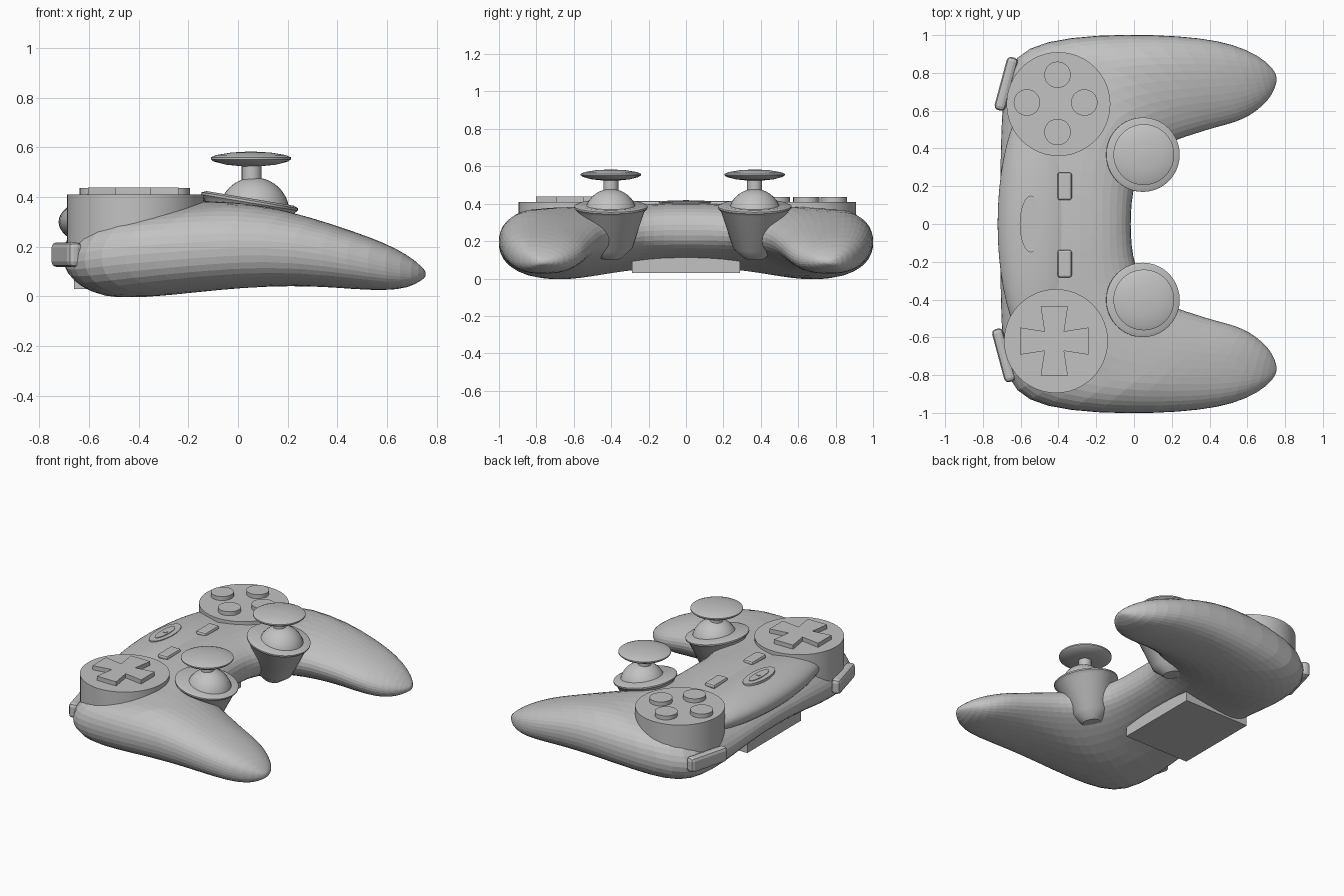
import bpy, bmesh, math
from mathutils import Vector, Matrix

if "Cube" in bpy.data.objects:
    bpy.data.objects.remove(bpy.data.objects["Cube"])

grey = bpy.data.materials.new("light grey plastic")
grey.use_nodes = True
colour = (0.54, 0.54, 0.54, 1)
grey.diffuse_color = colour
grey.node_tree.nodes["Principled BSDF"].inputs["Base Color"].default_value = colour


def finish(name, bm, smooth=None, bevel=0):
    bmesh.ops.recalc_face_normals(bm, faces=bm.faces)
    mesh = bpy.data.meshes.new(name)
    bm.to_mesh(mesh)
    bm.free()
    mesh.materials.append(grey)
    ob = bpy.data.objects.new(name, mesh)
    bpy.context.collection.objects.link(ob)
    if bevel:
        mod = ob.modifiers.new("Bevel", 'BEVEL')
        mod.width, mod.segments = bevel, 2
    if smooth:
        bpy.ops.object.select_all(action='DESELECT')
        ob.select_set(True)
        bpy.context.view_layer.objects.active = ob
        bpy.ops.object.shade_smooth_by_angle(angle=math.radians(smooth))
    return ob


def loft(bm, rings):
    """Bridge closed rings of equal length and cap both ends."""
    rows = [[bm.verts.new(p) for p in ring] for ring in rings]
    n = len(rows[0])
    for a, b in zip(rows, rows[1:]):
        for i in range(n):
            bm.faces.new((a[i], a[(i + 1) % n], b[(i + 1) % n], b[i]))
    bm.faces.new(rows[0])
    bm.faces.new(rows[-1])


def lathe(name, x, y, profile, sides=32, stretch=1, tilt=0, smooth=30):
    """Stack of circles (radius, z) about a vertical axis, leaning by tilt."""
    bm = bmesh.new()
    loft(bm, [[(r * math.cos(2 * math.pi * i / sides),
                r * stretch * math.sin(2 * math.pi * i / sides), z)
               for i in range(sides)] for r, z in profile])
    if tilt:
        bm.transform(Matrix.Rotation(tilt, 4, 'Y'))
    bm.transform(Matrix.Translation((x, y, 0)))
    return finish(name, bm, smooth)


def block(name, centre, size, turn=0, bevel=0):
    bm = bmesh.new()
    bmesh.ops.create_cube(bm, size=1, matrix=Matrix.Translation(centre)
                          @ Matrix.Rotation(turn, 4, 'Z')
                          @ Matrix.Diagonal((*size, 1)))
    return finish(name, bm, bevel=bevel)


def ramp(points, x):
    if x <= points[0][0]:
        return points[0][1]
    for (x0, a), (x1, b) in zip(points, points[1:]):
        if x <= x1:
            return a + (b - a) * (x - x0) / (x1 - x0)
    return points[-1][1]


# Shell: outer and inner plan points from the middle to the grip tip
stations = [((-.71, 0), (-.015, 0)), ((-.712, .2), (-.01, .12)),
            ((-.71, .38), (.01, .22)), ((-.705, .55), (.05, .31)),
            ((-.695, .745), (.14, .40)), ((-.64, .895), (.23, .445)),
            ((-.48, .973), (.33, .475)), ((-.2, 1.005), (.42, .505)),
            ((.1, 1.006), (.5, .525)), ((.35, .989), (.575, .55)),
            ((.53, .953), (.65, .595)), ((.66, .893), (.713, .655)),
            ((.735, .828), (.747, .715)), ((.755, .782), (.756, .763))]
top = [(-.71, .26), (-.6, .34), (-.45, .40), (-.15, .412), (0, .395),
       (.25, .335), (.4, .285), (.55, .235), (.65, .19), (.72, .145), (.756, .1)]
base = [(-.71, .0), (-.6, -.045), (-.5, -.035), (-.35, -.005), (-.2, .008), (0, .037),
        (.3, .042), (.5, .025), (.65, .02), (.72, .045), (.756, .08)]


def shell_ring(outer, inner, side, sides=20):
    o, i = Vector(outer), Vector(inner)
    mid, arm = (o + i) / 2, (o - i) / 2
    power = .68 + .17 * min(1, mid.y / .5)
    ring = []
    for k in range(sides):
        t = 2 * math.pi * k / sides
        c, s = math.cos(t), math.sin(t)
        c = math.copysign(abs(c) ** power, c)
        s = math.copysign(abs(s) ** power, s)
        p = mid + arm * c
        shoulder = min(1, (p.y / .8) ** 2) * max(0, 1 - ((p.x + .3) / .25) ** 2)
        high = ramp(top, p.x) - .06 * shoulder
        low = ramp(base, p.x) + .09 * max(0, 1 - (p.y / .6) ** 2)
        ring.append((p.x, p.y * side, (high + low) / 2 + (high - low) / 2 * s))
    return ring


bm = bmesh.new()
loft(bm, [shell_ring(o, i, -1) for o, i in reversed(stations[1:])]
     + [shell_ring(o, i, 1) for o, i in stations])
shell = finish("shell", bm)
shell.modifiers.new("Subdivision", 'SUBSURF').levels = 1

# Raised panel across the far edge, with its oval badge plates
bm = bmesh.new()
bmesh.ops.create_uvsphere(bm, u_segments=48, v_segments=24, radius=1,
                          matrix=Matrix.Translation((-.5, 0, .3))
                          @ Matrix.Diagonal((.222, .68, .11, 1)))
finish("raised_panel", bm, 40)
lathe("oval_rim", -.545, 0, [(.06, .38), (.06, .414)], stretch=2.5)
lathe("oval_button", -.545, 0, [(.03, .40), (.03, .418)], stretch=3.3)
lathe("indicator", -.543, 0, [(.015, .40), (.015, .421)], 16)

# Small buttons and the underside plate
for name, y in (("left_small_button", .2), ("right_small_button", -.21)):
    block(name, (-.367, y, .4), (.075, .147, .03), bevel=.012)
block("underside_plate", (-.42, 0, .075), (.48, .575, .09))

# Round pods with face buttons and directional cross
for name, x, y in (("button_pod", -.4, .635), ("cross_pod", -.413, -.62)):
    lathe(name, x, y, [(.275, .19), (.275, .41)], 48)
for k, (x, y) in enumerate([(-.405, .79), (-.405, .487), (-.567, .643), (-.263, .643)]):
    lathe(f"face_button_{k + 1}", x, y, [(.07, .39), (.07, .437)], 28)

bm = bmesh.new()
cross = []
for k in range(4):
    turn = Matrix.Rotation(k * math.pi / 2, 2)
    cross += [turn @ Vector(p) for p in ((.052, -.052), (.182, -.072), (.182, .072))]
loft(bm, [[(-.422 + p.x, -.62 + p.y, z) for p in cross] for z in (.39, .438)])
finish("directional_cross", bm)

# Thumb sticks in tapered sockets
for side, y in (("left", .367), ("right", -.402)):
    lathe(side + "_socket", -.017, y, [(.055, .11), (.115, .165), (.18, .365),
                                      (.197, .383), (.197, .392), (.178, .4)],
          40, tilt=math.radians(9.5))
    dome = [(.142 * math.cos(a), .337 + .142 * math.sin(a))
            for a in (math.pi / 2 * k / 10 for k in range(10))]
    lathe(side + "_dome", .065, y, dome + [(.004, .479)])
    lathe(side + "_stem", .055, y, [(.04, .46), (.04, .54)], 20)
    lathe(side + "_thumb_cap", .052, y, [(.03, .523), (.1, .53), (.15, .543), (.161, .552),
                                        (.161, .56), (.14, .569), (.08, .579), (.01, .583)],
          40, smooth=40)

# Shoulder triggers
for name, x, y, s in (("left_trigger", -.677, .742, 1), ("right_trigger", -.69, -.695, -1)):
    block(name, (x, y, .168), (.06, .29, .1), -s * math.radians(15), .022)
